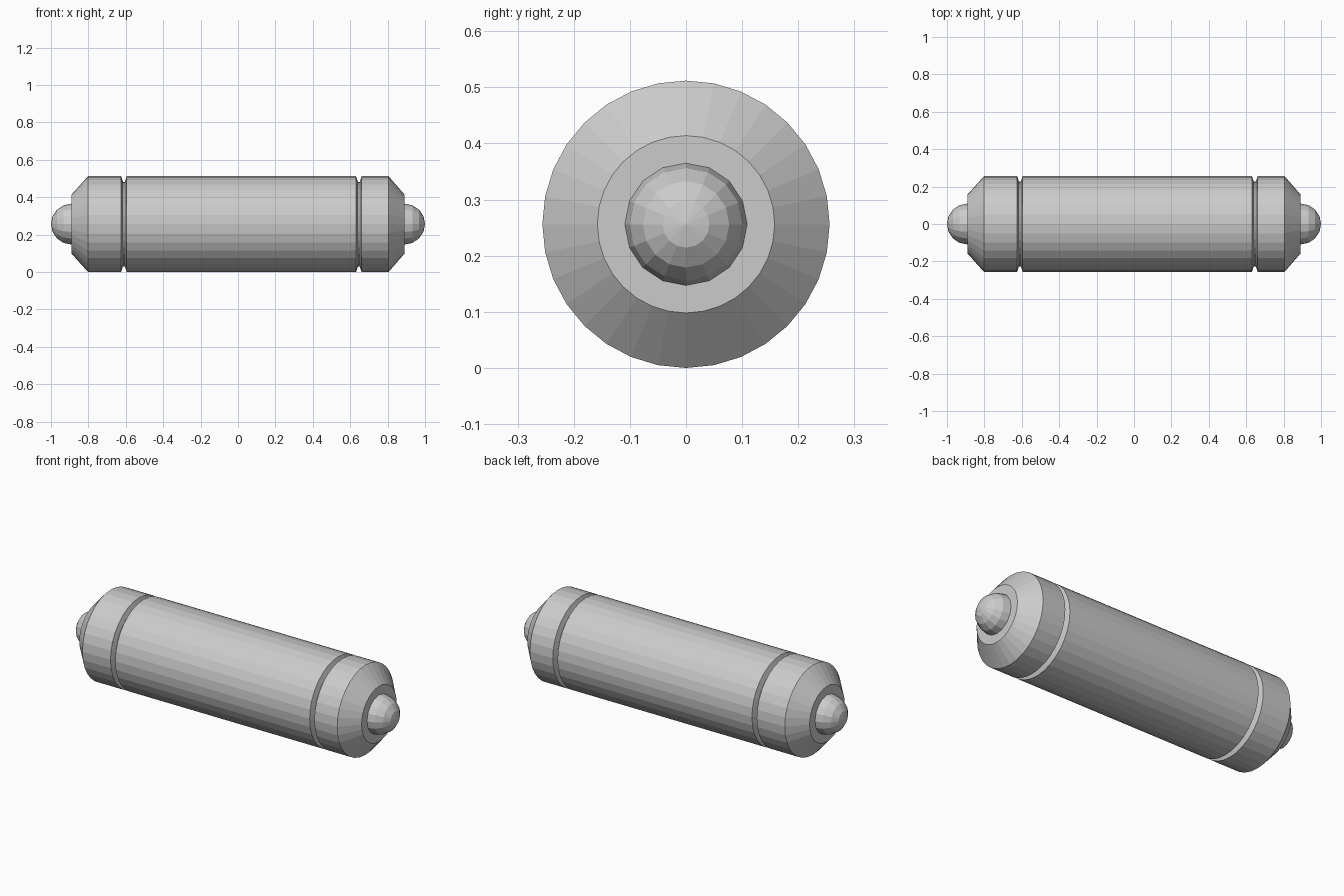
import bpy
import bmesh
import math

cube = bpy.data.objects.get("Cube")
if cube:
    bpy.data.objects.remove(cube, do_unlink=True)

# Single plain grey
grey = bpy.data.materials.new("plain_grey")
grey.use_nodes = True
grey.diffuse_color = (0.6, 0.6, 0.6, 1)
grey.node_tree.nodes["Principled BSDF"].inputs["Base Color"].default_value = grey.diffuse_color

RADIUS = 0.256
DOME_RADIUS = 0.109


def lathe_x(name, profile, sides):
    """Revolve (x, radius) points about the x axis; zero radius makes a pole."""
    bm = bmesh.new()
    rings = []
    for x, r in profile:
        if r < 1e-5:
            rings.append([bm.verts.new((x, 0, 0))] * sides)
            continue
        angles = [math.tau * i / sides for i in range(sides)]
        rings.append([bm.verts.new((x, r * math.sin(a), r * math.cos(a))) for a in angles])
    for a, b in zip(rings, rings[1:]):
        for i in range(sides):
            j = (i + 1) % sides
            bm.faces.new(dict.fromkeys((a[i], a[j], b[j], b[i])))
    # Close open ends with flat discs
    for ring in (rings[0], rings[-1]):
        if ring[0] is not ring[1]:
            bm.faces.new(ring)
    bmesh.ops.recalc_face_normals(bm, faces=bm.faces)
    mesh = bpy.data.meshes.new(name)
    bm.to_mesh(mesh)
    bm.free()
    mesh.materials.append(grey)
    obj = bpy.data.objects.new(name, mesh)
    obj.location.z = RADIUS
    bpy.context.collection.objects.link(obj)
    return obj


def groove(x):
    """Narrow tapered groove centred on x."""
    deep = RADIUS - 0.03
    return [(x - 0.015, RADIUS), (x - 0.005, deep), (x + 0.005, deep), (x + 0.015, RADIUS)]


# Cylinder body with chamfered ends and two grooves
body_profile = [(-0.89, 0.158), (-0.802, RADIUS)]
body_profile += groove(-0.61) + groove(0.646)
body_profile += [(0.805, RADIUS), (0.89, 0.158)]
lathe_x("grooved_body", body_profile, 32)

# Round knob at each end
for side, name in ((1, "left_end_knob"), (-1, "right_end_knob")):
    arc = [math.pi / 2 * i / 4 for i in range(5)]
    dome = [(side * (0.891 + DOME_RADIUS * math.sin(a)), DOME_RADIUS * math.cos(a)) for a in arc]
    dome.insert(0, (side * 0.87, DOME_RADIUS))
    lathe_x(name, dome, 16)
